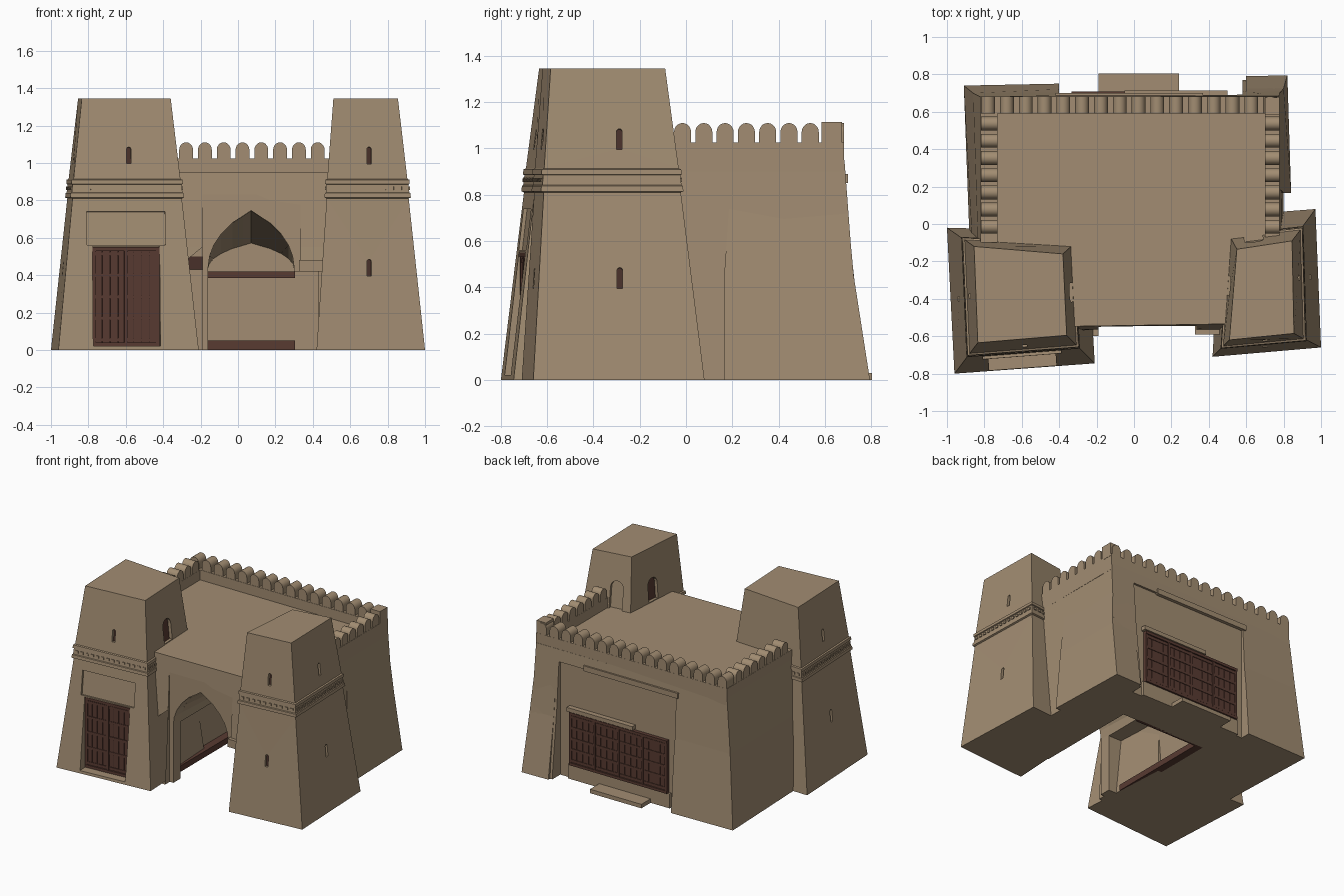
import bpy, bmesh, math
from mathutils import Matrix, Vector

if "Cube" in bpy.data.objects:
    bpy.data.objects.remove(bpy.data.objects["Cube"])


def material(name, rgb):
    m = bpy.data.materials.new(name)
    m.diffuse_color = (*rgb, 1)
    m.use_nodes = True
    m.node_tree.nodes["Principled BSDF"].inputs["Base Color"].default_value = m.diffuse_color
    return m


CLAY = material("clay", (0.36, 0.265, 0.168))
WOOD = material("wood", (0.098, 0.043, 0.031))
DARK = material("dark_wood", (0.065, 0.03, 0.023))
I = Matrix.Identity(4)


def finish(bm, name, mats=(CLAY,), smooth=False):
    bmesh.ops.recalc_face_normals(bm, faces=bm.faces)
    me = bpy.data.meshes.new(name)
    bm.to_mesh(me)
    bm.free()
    for m in mats:
        me.materials.append(m)
    ob = bpy.data.objects.new(name, me)
    bpy.context.collection.objects.link(ob)
    if smooth:
        bpy.ops.object.select_all(action='DESELECT')
        bpy.context.view_layer.objects.active = ob
        ob.select_set(True)
        bpy.ops.object.shade_smooth_by_angle(angle=math.radians(35))
    return ob


def box(bm, lo, hi, M=I, mat=0):
    lo, hi = Vector(lo), Vector(hi)
    r = bmesh.ops.create_cube(bm, size=1, matrix=M @ Matrix.Translation((lo + hi) / 2)
                              @ Matrix.Diagonal((*(hi - lo), 1)))
    for f in {f for v in r['verts'] for f in v.link_faces}:
        f.material_index = mat


def prism(bm, pts, depth, M=I, back=None):
    # outline in x/z, extruded along y, optionally to a different back outline
    a = [bm.verts.new(M @ Vector((x, -depth / 2, z))) for x, z in pts]
    b = [bm.verts.new(M @ Vector((x, depth / 2, z))) for x, z in back or pts]
    bm.faces.new(a)
    bm.faces.new(b[::-1])
    for i in range(len(a)):
        j = (i + 1) % len(a)
        bm.faces.new((a[i], b[i], b[j], a[j]))


def loft(bm, rings):
    vs = [[bm.verts.new(p) for p in r] for r in rings]
    bm.faces.new(vs[0][::-1])
    bm.faces.new(vs[-1])
    for a, b in zip(vs, vs[1:]):
        for i in range(4):
            j = (i + 1) % 4
            bm.faces.new((a[i], a[j], b[j], b[i]))


def cut(ob, bm):
    c = finish(bm, "cutter")
    c.hide_render = True
    m = ob.modifiers.new("cut", 'BOOLEAN')
    m.operation, m.solver, m.object = 'DIFFERENCE', 'EXACT', c
    bpy.context.view_layer.objects.active = ob
    bpy.ops.object.modifier_apply(modifier=m.name)
    bpy.data.objects.remove(c)


# ---------- towers: battered quads, corners front-left, front-right, back-right, back-left
H = 1.345
LEFT = ([(-.96, -.80), (-.21, -.745), (-.25, -.04), (-1.0, -.02)],
        [(-.835, -.635), (-.36, -.595), (-.38, -.16), (-.855, -.12)])
RIGHT = ([(.42, -.71), (1.0, -.66), (.97, .08), (.46, .04)],
         [(.51, -.62), (.855, -.585), (.845, -.09), (.55, -.135)])


def corners(tw, z, off=0):
    ps = [Vector((*a, 0)).lerp(Vector((*b, H)), z / H) for a, b in zip(*tw)]
    c = sum(ps, Vector()) / 4
    return [p + Vector((math.copysign(off, p.x - c.x), math.copysign(off, p.y - c.y), 0)) for p in ps]


def face_frame(tw, side, u, z):
    # local x along the wall, -y outward, z up the slope
    def at(h):
        q = corners(tw, h)
        return q[side].lerp(q[(side + 1) % 4], u)
    q = corners(tw, z)
    e = (q[(side + 1) % 4] - q[side]).normalized()
    up = at(z + .1) - at(z)
    inward = up.cross(e).normalized()
    up = e.cross(inward)
    return Matrix.Translation(at(z)) @ Matrix((e, inward, up)).transposed().to_4x4()


def tower(name, tw):
    bm = bmesh.new()
    loft(bm, [corners(tw, z, o) for z, o in (
        (0, 0), (.81, 0), (.815, .012), (.838, .012), (.842, .007), (.885, .007),
        (.888, .014), (.91, .014), (.914, -.004), (H, 0))])
    ob = finish(bm, name)
    # row of small studs in the cornice
    bm = bmesh.new()
    for s in range(4):
        q = corners(tw, .863)
        n = int((q[(s + 1) % 4] - q[s]).length / .04)
        for i in range(n):
            box(bm, (-.011, -.013, -.009), (.011, 0, .009), face_frame(tw, s, (i + .5) / n, .863))
    finish(bm, name + "_cornice_studs")
    return ob


left_tower = tower("left_tower", LEFT)
right_tower = tower("right_tower", RIGHT)


# ---------- arrow slits and upper openings, recessed with a back plate
def opening(ob, name, tw, side, u, z, w, h, mat=DARK):
    M = face_frame(tw, side, u, z)
    pts = [(-w / 2, -h / 2), (w / 2, -h / 2)] + [
        (w / 2 * math.cos(a), h / 2 - w / 2 + w / 2 * math.sin(a))
        for a in [math.pi * k / 8 for k in range(9)]]
    bm = bmesh.new()
    prism(bm, pts, .06, M)
    cut(ob, bm)
    bm = bmesh.new()
    prism(bm, pts, .008, M @ Matrix.Translation((0, .024, 0)))
    finish(bm, name, (mat,))


for side, u, z in ((0, .52, 1.04), (3, .5, 1.04), (3, .5, .44)):
    opening(left_tower, "left_slit", LEFT, side, u, z, .024, .09)
for side, u, z in ((0, .53, 1.04), (0, .5, .44), (1, .57, 1.04), (1, .53, .44)):
    opening(right_tower, "right_slit", RIGHT, side, u, z, .024, .09)
opening(left_tower, "left_roof_door", LEFT, 1, .53, 1.04, .10, .17, WOOD)
opening(right_tower, "right_roof_window", RIGHT, 3, .43, 1.04, .10, .17, WOOD)
opening(right_tower, "right_roof_door", RIGHT, 2, .68, 1.05, .10, .21, CLAY)


# ---------- wooden door: dark backing, planks, rails and stiles; faces local -y
def door(name, M, w, h, leaves):
    bm = bmesh.new()
    box(bm, (-w / 2, 0, -h / 2), (w / 2, .02, h / 2), M, 1)
    lw = w / leaves
    for k in range(leaves):
        x0 = -w / 2 + k * lw
        for i in range(4):
            a = x0 + lw * i / 4
            box(bm, (a + .002, -.006, -h / 2), (a + lw / 4 - .002, .01, h / 2), M)
        for i in range(5):
            z = -h / 2 + .025 + (h - .05) * i / 4
            box(bm, (x0 + .006, -.010, z - .010), (x0 + lw - .006, .01, z + .010), M)
    for k in range(leaves + 1):
        x = -w / 2 + k * lw
        box(bm, (x - .009, -.014, -h / 2), (x + .009, .012, h / 2), M)
    for s in (-1, 1):
        box(bm, (-w / 2 - .009, -.016, s * h / 2 - .01), (w / 2 + .009, .012, s * h / 2 + .01), M)
    finish(bm, name, (WOOD, DARK))


# sunk panel above the front door, then an upright door pocket with a low threshold
bm = bmesh.new()
box(bm, (-.21, -.05, -.085), (.21, .016, .095), face_frame(LEFT, 0, .487, .645))
cut(left_tower, bm)
front = Matrix.Translation((-.60, -.69, .285)) @ Matrix.Rotation(math.radians(4.2), 4, 'Z')
bm = bmesh.new()
box(bm, (-.18, -.2, -.265), (.18, .018, .268), front)
cut(left_tower, bm)
door("front_door", front, .342, .51, 2)

# ---------- main block with gate room, arch and back recess
bm = bmesh.new()
loft(bm, [[(-.86, -.60, 0), (.80, -.60, 0), (.80, .775, 0), (-.91, .74, 0)],
          [(-.84, -.57, .55), (.79, -.555, .55), (.785, .715, .55), (-.86, .70, .55)],
          [(-.82, -.555, .95), (.78, -.53, .95), (.775, .685, .95), (-.82, .68, .95)]])
main = finish(bm, "main_block")
half = [(.23, .44), (.222, .50), (.20, .56), (.16, .62), (.10, .68), (.045, .715)]
arch = [(.23, -.1)] + half + [(0, .745)] + [(-x, z) for x, z in half[::-1]] + [(-.23, -.1)]
low = [(x, z if z < .43 else .43 + (z - .43) * .45) for x, z in arch]
cutters = [((-.19, -.9, -.1), (.335, -.545, .83)),   # framed gate panel
           ((-.28, -.46, -.1), (.43, .40, .43)),     # gate room
           ((.28, -.9, -.1), (.45, -.40, .42)),      # low side gap
           ((-.40, .675, -.1), (.58, .95, .86))]     # recess around back door
for lo, hi in cutters:
    bm = bmesh.new()
    box(bm, lo, hi)
    cut(main, bm)
# arch through the front wall, with a vault sinking towards the back
for y, depth, end in ((-.65, .40, arch), (-.03, .85, low)):
    bm = bmesh.new()
    prism(bm, arch, depth, Matrix.Translation((.07, y, 0)), end)
    cut(main, bm)

# wooden beams and small clay ledge in the gate
bm = bmesh.new()
box(bm, (-.28, .375, .385), (.305, .41, .42))
box(bm, (-.28, .385, 0), (.305, .41, .05))
box(bm, (-.29, -.42, 0), (-.222, .40, .045))
finish(bm, "gate_beams", (WOOD,))
bm = bmesh.new()
box(bm, (.325, -.59, .42), (.47, -.50, .48))
finish(bm, "gate_side_ledge")

# back right buttress
bm = bmesh.new()
loft(bm, [[(.60, .165, 0), (.84, .165, 0), (.82, .795, 0), (.60, .79, 0)],
          [(.60, .165, .45), (.80, .165, .45), (.80, .725, .45), (.60, .725, .45)],
          [(.60, .2, .94), (.77, .2, .94), (.765, .68, .94), (.60, .68, .94)]])
finish(bm, "back_buttress")

# back door, lintels and step
back = Matrix.Translation((.075, .692, .31)) @ Matrix.Rotation(math.pi, 4, 'Z')
door("back_door", back, .80, .38, 4)
bm = bmesh.new()
box(bm, (-.42, .66, .85), (.37, .70, .89))
box(bm, (-.05, .66, .515), (.50, .713, .545))
finish(bm, "back_lintels")
bm = bmesh.new()
box(bm, (-.35, .66, 0), (.50, .695, .11))
box(bm, (-.19, .66, 0), (.24, .805, .03))
finish(bm, "back_step")

# ---------- parapet with round-topped merlons
bm = bmesh.new()
box(bm, (-.82, .59, .90), (.777, .683, 1.025))
box(bm, (-.82, -.10, .90), (-.73, .60, 1.025))
box(bm, (.70, -.10, .90), (.779, .60, 1.025))
finish(bm, "parapet_wall")

tab = [(-.037, 0), (.037, 0)] + [(.037 * math.cos(a), .055 + .04 * math.sin(a))
                                 for a in [math.pi * k / 10 for k in range(11)]]
bm = bmesh.new()
for i in range(16):
    prism(bm, tab, .09, Matrix.Translation((-.78 + i * .1005, .637, 1.015)))
turn = Matrix.Rotation(math.pi / 2, 4, 'Z')
for x, d in ((-.775, .088), (.739, .077)):
    for i in range(7):
        prism(bm, tab, d, Matrix.Translation((x, -.015 + i * .092, 1.015)) @ turn)
box(bm, (.70, .585, 1.01), (.779, .675, 1.115))
finish(bm, "merlons", smooth=True)
